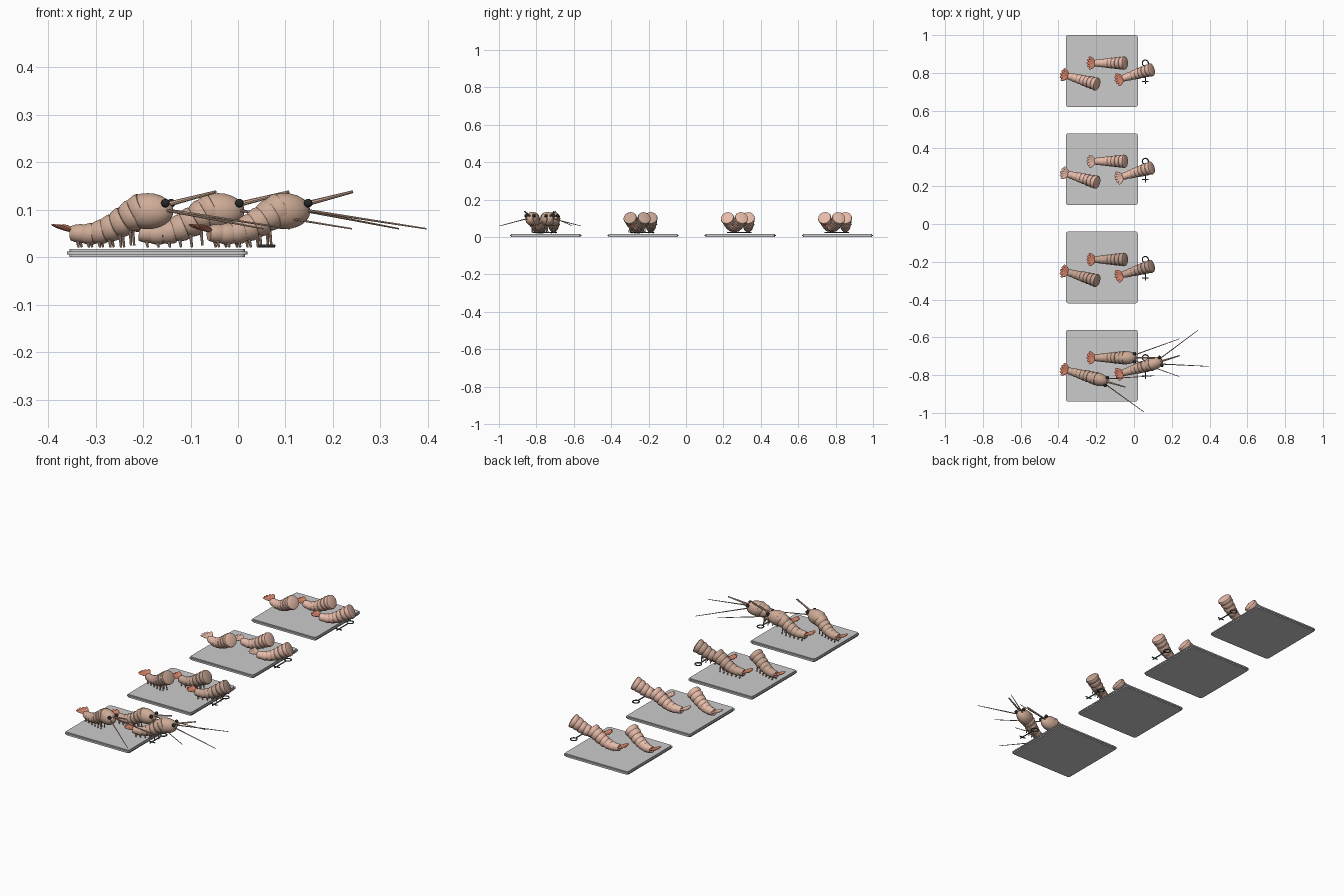
import bpy, bmesh
from math import pi, sin, cos, radians, atan2
from mathutils import Matrix, Vector

if "Cube" in bpy.data.objects:
    bpy.data.objects.remove(bpy.data.objects["Cube"])


def material(name, rgb):
    m = bpy.data.materials.new(name)
    m.diffuse_color = (*rgb, 1)
    m.use_nodes = True
    m.node_tree.nodes["Principled BSDF"].inputs["Base Color"].default_value = m.diffuse_color
    return m


SHELL = material("shell", (0.62, 0.41, 0.31))
SHELL_DARK = material("dark_shell", (0.56, 0.37, 0.29))
MEAT = material("peeled_meat", (0.80, 0.50, 0.40))
RED = material("tail_red", (0.70, 0.24, 0.15))
BLACK = material("eye_black", (0.02, 0.02, 0.02))
DARK = material("dark_metal", (0.07, 0.08, 0.09))


def finish(name, bm, mat=None, matrix=Matrix(), angle=35):
    bmesh.ops.recalc_face_normals(bm, faces=bm.faces)
    me = bpy.data.meshes.new(name)
    bm.to_mesh(me)
    bm.free()
    ob = bpy.data.objects.new(name, me)
    bpy.context.collection.objects.link(ob)
    ob.matrix_world = matrix
    if mat:
        me.materials.append(mat)
    bpy.ops.object.select_all(action='DESELECT')
    ob.select_set(True)
    bpy.context.view_layer.objects.active = ob
    bpy.ops.object.shade_smooth_by_angle(angle=radians(angle))
    return ob


def lathe(bm, profile, matrix, sides=24):
    """Revolve (x, radius) points around the x axis, closing both ends."""
    rings = [[bm.verts.new(matrix @ Vector((x, r * cos(2 * pi * i / sides), r * sin(2 * pi * i / sides))))
              for i in range(sides)] for x, r in profile]
    for a, b in zip(rings, rings[1:]):
        for i in range(sides):
            j = (i + 1) % sides
            bm.faces.new((a[i], a[j], b[j], b[i]))
    bm.faces.new(rings[0])
    bm.faces.new(rings[-1])


def ball(bm, pos, size, yaw=0, pitch=0):
    m = (Matrix.Translation(pos) @ Matrix.Rotation(yaw, 4, 'Z') @ Matrix.Rotation(pitch, 4, 'Y')
         @ Matrix.Diagonal((*size, 1)))
    bmesh.ops.create_uvsphere(bm, u_segments=20, v_segments=12, radius=1, matrix=m)


def rod(bm, a, b, r1, r2, sides=8):
    a, b = Vector(a), Vector(b)
    d = b - a
    m = Matrix.Translation((a + b) / 2) @ d.to_track_quat('Z', 'Y').to_matrix().to_4x4()
    bmesh.ops.create_cone(bm, cap_ends=True, segments=sides, radius1=r1, radius2=r2, depth=d.length, matrix=m)


def box(bm, size, pos):
    bmesh.ops.create_cube(bm, size=1, matrix=Matrix.Translation(pos) @ Matrix.Diagonal((*size, 1)))


# body centreline from tail to head: x, z, radius
SPINE = [(-0.043, 0.050, 0.020), (-0.020, 0.049, 0.023), (0.004, 0.053, 0.026),
         (0.027, 0.061, 0.029), (0.050, 0.073, 0.032), (0.072, 0.087, 0.034), (0.092, 0.098, 0.036)]


def shrimp(matrix, skin, tail_mat, legs, head):
    # overlapping body rings
    bm = bmesh.new()
    for i, (x, z, r) in enumerate(SPINE):
        p, q = SPINE[max(i - 1, 0)], SPINE[min(i + 1, 6)]
        pitch = -atan2(q[1] - p[1], q[0] - p[0])
        m = Matrix.Translation((x, 0, z)) @ Matrix.Rotation(pitch, 4, 'Y')
        lathe(bm, [(-0.016, r * 0.78), (-0.008, r * 0.92), (0.004, r), (0.011, r * 0.95),
                   (0.014, r * 0.7), (0.016, r * 0.3)], m)
    finish("shrimp_body", bm, skin, matrix)

    # fanned tail lobes
    bm = bmesh.new()
    for yaw in (-0.75, -0.38, 0, 0.38, 0.75):
        ball(bm, (-0.053 - 0.024 * cos(yaw), -0.024 * sin(yaw), 0.061),
             (0.026, 0.010, 0.004), yaw, 0.3)
    finish("shrimp_tail_fan", bm, tail_mat, matrix)

    # swimming legs
    if legs:
        bm = bmesh.new()
        for x, z, r in SPINE[:6]:
            for s in (-1, 1):
                rod(bm, (x, s * 0.010, z - r * 0.8), (x + 0.003, s * 0.012, max(0.021, z - r - 0.028)),
                    0.0035, 0.0025)
        finish("shrimp_legs", bm, skin, matrix)

    if head:
        # head shell, nose spike and feelers
        bm = bmesh.new()
        ball(bm, (0.108, 0, 0.097), (0.056, 0.035, 0.038))
        finish("shrimp_head", bm, skin, matrix)
        bm = bmesh.new()
        rod(bm, (0.13, 0, 0.106), (0.258, 0, 0.138), 0.006, 0.003)
        finish("shrimp_nose_spike", bm, skin, matrix)
        bm = bmesh.new()
        for s in (-1, 1):
            rod(bm, (0.145, s * 0.012, 0.100), (0.39, s * 0.10, 0.060), 0.003, 0.0015)
        finish("shrimp_feelers", bm, skin, matrix)
        bm = bmesh.new()
        for s in (-1, 1):
            ball(bm, (0.153, s * 0.022, 0.114), (0.009, 0.009, 0.009))
        finish("shrimp_eyes", bm, BLACK, matrix)


# each row: tray centre y, skin, tail, legs, head
ROWS = [(-0.75, SHELL, RED, True, True), (-0.23, SHELL_DARK, RED, True, False),
        (0.29, MEAT, MEAT, False, False), (0.81, MEAT, RED, False, False)]
PLACES = [(-0.294, -0.042, -16), (-0.15, 0.042, 0), (-0.005, -0.022, 17)]

for cy, skin, tail, legs, head in ROWS:
    # serving tray with a thin lip
    bm = bmesh.new()
    box(bm, (0.37, 0.37, 0.017), (-0.17, cy, 0.0085))
    box(bm, (0.38, 0.38, 0.006), (-0.17, cy, 0.009))
    corners = [e for e in bm.edges if abs(e.verts[0].co.z - e.verts[1].co.z) > 0.001]
    bmesh.ops.bevel(bm, geom=corners, offset=0.012, segments=4, affect='EDGES', profile=0.5)
    finish("tray", bm)

    # small ring-handled pick beside the tray
    bm = bmesh.new()
    n, k = 24, 8
    grid = [[bm.verts.new((0.06 + (0.016 + 0.003 * cos(v)) * cos(u), cy + 0.042 + (0.016 + 0.003 * cos(v)) * sin(u),
                           0.024 + 0.003 * sin(v)))
             for v in [2 * pi * j / k for j in range(k)]] for u in [2 * pi * i / n for i in range(n)]]
    for i in range(n):
        for j in range(k):
            bm.faces.new((grid[i][j], grid[(i + 1) % n][j], grid[(i + 1) % n][(j + 1) % k], grid[i][(j + 1) % k]))
    rod(bm, (0.06, cy + 0.027, 0.024), (0.06, cy - 0.07, 0.024), 0.003, 0.003)
    rod(bm, (0.043, cy - 0.055, 0.024), (0.078, cy - 0.055, 0.024), 0.003, 0.003)
    finish("pick", bm, DARK)

    for x, y, deg in PLACES:
        shrimp(Matrix.Translation((x, cy + y, 0)) @ Matrix.Rotation(radians(deg), 4, 'Z'), skin, tail, legs, head)
